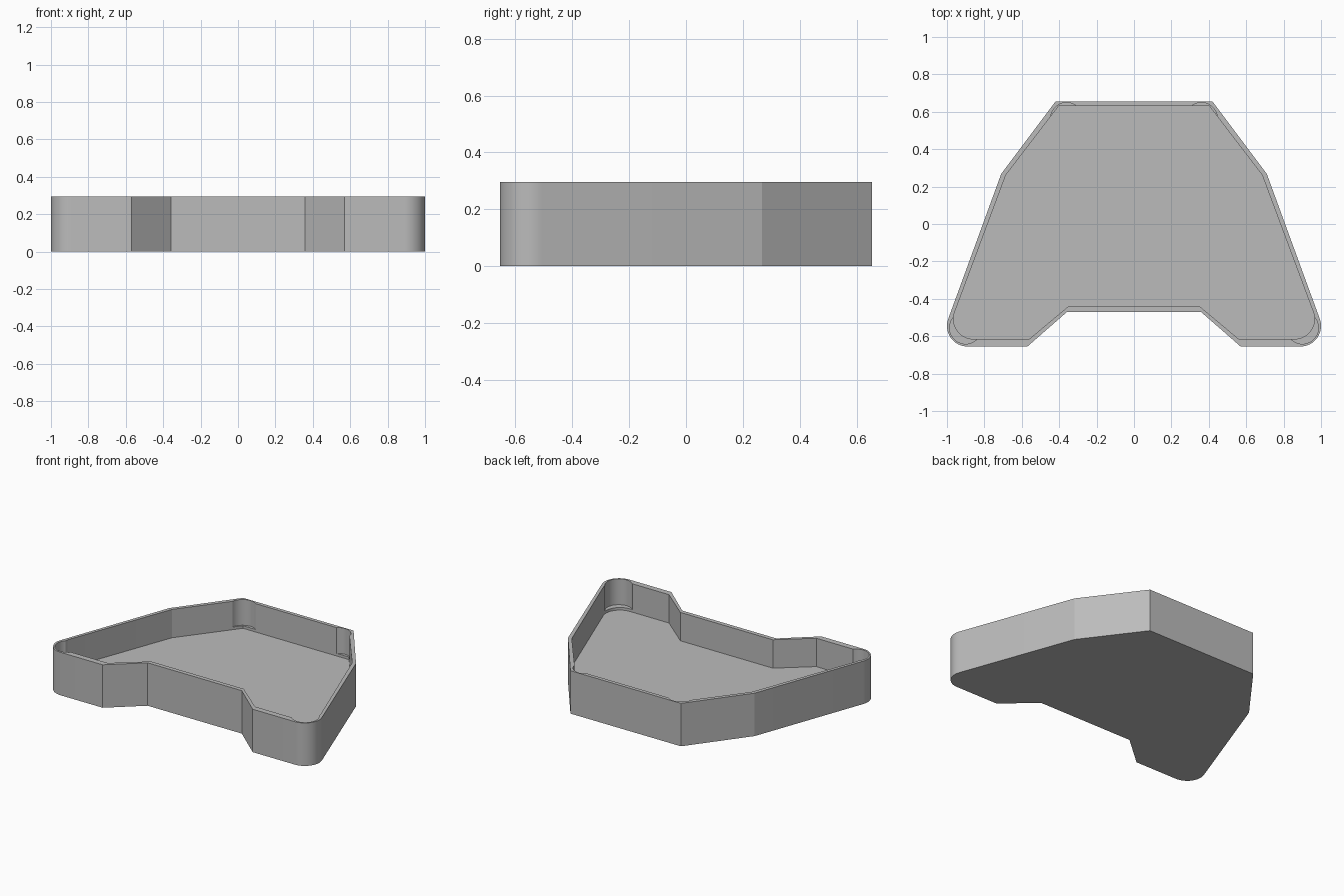
import bpy
import bmesh
from math import sin, cos, radians

cube = bpy.data.objects.get("Cube")
if cube:
    bpy.data.objects.remove(cube, do_unlink=True)

HEIGHT, FLOOR, LEDGE = 0.295, 0.10, 0.118

grey = bpy.data.materials.new("light grey plastic")
grey.use_nodes = True
colour = (0.5, 0.5, 0.5, 1)
grey.diffuse_color = colour
grey.node_tree.nodes["Principled BSDF"].inputs["Base Color"].default_value = colour


def arc(cx, cy, r, start, end, steps=16):
    angles = [radians(start + (end - start) * i / steps) for i in range(steps + 1)]
    return [(cx + r * cos(a), cy + r * sin(a)) for a in angles]


def mirrored(half):
    """Close a right-hand half outline with its mirror image."""
    return half + [(-x, y) for x, y in reversed(half)]


def prism(name, outline, z0, z1):
    bm = bmesh.new()
    face = bm.faces.new([bm.verts.new((x, y, z0)) for x, y in outline])
    top = bmesh.ops.extrude_face_region(bm, geom=[face])["geom"]
    verts = [v for v in top if isinstance(v, bmesh.types.BMVert)]
    bmesh.ops.translate(bm, vec=(0, 0, z1 - z0), verts=verts)
    bmesh.ops.recalc_face_normals(bm, faces=bm.faces)
    mesh = bpy.data.meshes.new(name)
    bm.to_mesh(mesh)
    bm.free()
    mesh.materials.append(grey)
    obj = bpy.data.objects.new(name, mesh)
    bpy.context.collection.objects.link(obj)
    return obj


def cut(target, cutter):
    cutter.hide_render = True
    mod = target.modifiers.new("cut", "BOOLEAN")
    mod.operation, mod.solver, mod.object = "DIFFERENCE", "EXACT", cutter
    bpy.context.view_layer.objects.active = target
    bpy.ops.object.modifier_apply(modifier=mod.name)
    bpy.data.objects.remove(cutter, do_unlink=True)


# Outer shell with rounded front corners
outer = mirrored([(0.42, 0.655), (0.71, 0.268)] + arc(0.89, -0.545, 0.11, 20, -90)
                 + [(0.57, -0.655), (0.358, -0.47)])
tray = prism("tray", outer, 0, HEIGHT)

# Main cavity
inner = mirrored([(0.403, 0.63), (0.685, 0.262)] + arc(0.858, -0.508, 0.107, 20, -90)
                 + [(0.56, -0.615), (0.352, -0.441)])
cut(tray, prism("cavity_cutter", inner, FLOOR, HEIGHT + 0.1))

# Round corner pockets that stop on a small ledge above the floor
for side in (1, -1):
    for x, y in ((0.36, 0.563), (0.9, -0.555)):
        circle = arc(side * x, y, 0.086, 0, 360, 48)[:-1]
        cut(tray, prism("pocket_cutter", circle, LEDGE, HEIGHT + 0.1))

# Smooth the rounded corners, keep the edges crisp
bpy.ops.object.select_all(action="DESELECT")
tray.select_set(True)
bpy.context.view_layer.objects.active = tray
bpy.ops.object.shade_smooth_by_angle(angle=radians(15))
